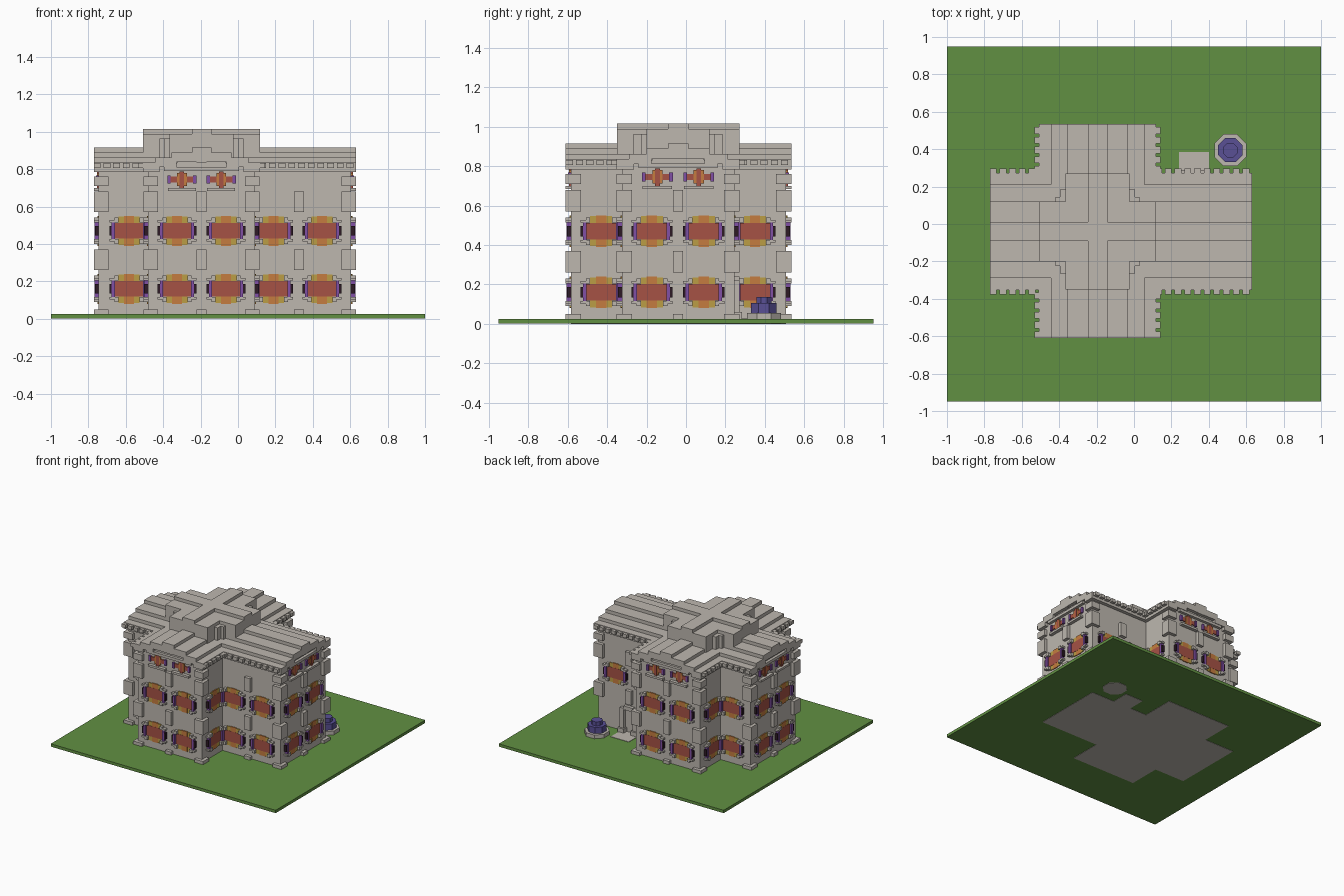
import bpy, bmesh
from math import radians
from mathutils import Vector, Matrix

old = bpy.data.objects.get("Cube")
if old:
    bpy.data.objects.remove(old, do_unlink=True)


def material(name, rgb):
    m = bpy.data.materials.new(name)
    m.use_nodes = True
    m.diffuse_color = (*rgb, 1)
    m.node_tree.nodes["Principled BSDF"].inputs["Base Color"].default_value = (*rgb, 1)
    return m


STONE = material("stone", (0.51, 0.475, 0.43))
GRASS = material("grass", (0.12, 0.28, 0.055))
RED = material("red_glass", (0.38, 0.085, 0.06))
ORANGE = material("orange_glass", (0.56, 0.2, 0.05))
OCHRE = material("ochre_glass", (0.5, 0.34, 0.06))
PURPLE = material("purple_glass", (0.22, 0.08, 0.38))
DARK = material("dark_glass", (0.026, 0.01, 0.018))
BLUE = material("blue_water", (0.1, 0.08, 0.3))


def box_mesh(name, boxes):
    """Mesh made of boxes, each (low corner, high corner, material)."""
    bm = bmesh.new()
    mesh = bpy.data.meshes.new(name)
    mats = []
    for lo, hi, mat in boxes:
        if mat not in mats:
            mats.append(mat)
            mesh.materials.append(mat)
        lo, hi = Vector(lo), Vector(hi)
        mtx = Matrix.Translation((lo + hi) / 2) @ Matrix.Diagonal((*(hi - lo), 1))
        made = bmesh.ops.create_cube(bm, size=1, matrix=mtx)
        for f in {f for v in made["verts"] for f in v.link_faces}:
            f.material_index = mats.index(mat)
    bm.to_mesh(mesh)
    bm.free()
    return mesh


def place(name, mesh, loc=(0, 0, 0), turn=0):
    ob = bpy.data.objects.new(name, mesh)
    ob.location = loc
    ob.rotation_euler.z = radians(turn)
    bpy.context.collection.objects.link(ob)
    return ob


def build(name, boxes):
    return place(name, box_mesh(name, boxes))


# Plan of the cross-shaped house
V = 0.026
CX, CY = -0.195, -0.04
X0, X1, Y0, Y1 = -0.745, 0.605, -0.584, 0.508
AX, AY = 0.285, 0.285
ax0, ax1, ay0, ay1 = CX - AX, CX + AX, CY - AY, CY + AY

build("lawn", [((-1, -0.95, 0.002), (1, 0.95, 0.025), GRASS)])
build("walls", [((X0, ay0, 0), (X1, ay1, 0.82), STONE),
                ((ax0, Y0, 0), (ax1, Y1, 0.82), STONE)])

# Corner stones and pilasters in short stacked lengths
bands = [(0.02, 0.05), (0.26, 0.37), (0.57, 0.68), (0.71, 0.76)]
corners = [(x, y) for x in (X0, X1) for y in (ay0, ay1)]
corners += [(x, y) for x in (ax0, ax1) for y in (Y0, Y1)]
quoins = []
for x, y in corners:
    # each block wraps the corner, standing proud by one unit
    xs = (x - V, x + 2 * V) if x in (X0, ax0) else (x - 2 * V, x + V)
    ys = (y - V, y + 2 * V) if y in (Y0, ay0) else (y - 2 * V, y + V)
    for z0, z1 in bands:
        quoins.append(((xs[0], ys[0], z0), (xs[1], ys[1], z1), STONE))
build("corner_stones", quoins)

pilasters = []
for z0, z1 in bands[:3]:
    for lo, hi in (((CX - V, Y0 - V), (CX + V, Y1 + V)),
                   ((X0 - V, CY - V), (X1 + V, CY + V)),
                   ((0.3, ay0 - V), (0.353, ay1 + V))):
        if z0 < 0.1 and lo[0] == 0.3:
            hi = (hi[0], CY)
        pilasters.append(((*lo, z0), (*hi, z1), STONE))
build("pilasters", pilasters)

# Stepped roof: paired slabs along each arm, closed by recessed gables
steps = [(0.312, 0.836), (0.25, 0.862), (0.16, 0.889), (0.052, 0.915)]


def roof_arm(name, along_x):
    c = CY if along_x else CX
    a, b = (X0 - V, X1 + V) if along_x else (Y0 - V, Y1 + V)
    swap = (lambda u, d, z: (u, d, z)) if along_x else (lambda u, d, z: (d, u, z))
    parts = []

    def slab(u0, u1, d0, d1, z0, z1):
        parts.append((swap(u0, d0, z0), swap(u1, d1, z1), STONE))

    for i, (w, top) in enumerate(steps):
        inner = steps[i + 1][0] - V if i < 3 else 0
        for s in (-1, 1):
            d0, d1 = sorted((c + s * inner, c + s * w))
            slab(a, b, d0, d1, top - 2 * V, top)
        slab(a + V, b - V, c - w + 0.03, c + w - 0.03, 0.78, top - 0.03)
    # square boss and cornice on both gable ends
    slab(a, b, c - V, c + V, 0.835, 0.885)
    slab(a + 0.004, b - 0.004, c - 0.2, c + 0.2, 0.79, 0.812)
    # eave teeth, left out where the other arm crosses
    lo, hi = (ax0, ax1) if along_x else (ay0, ay1)
    u = a
    while u < b - V:
        if not lo - V < u < hi:
            for s in (-1, 1):
                d0, d1 = sorted((c + s * 0.28, c + s * 0.337))
                slab(u, u + 0.036, d0, d1, 0.805, 0.832)
        u += 2 * V
    build(name, parts)


roof_arm("long_roof", True)
roof_arm("cross_roof", False)

# Raised stepped crossing on top of the roof
crown = []
for hx, hy, top in ((0.312, 0.16, 0.989), (0.17, 0.31, 0.989), (0.312, 0.052, 1.015),
                    (0.052, 0.31, 1.015), (0.225, 0.185, 0.963), (0.2, 0.225, 0.963)):
    crown.append(((CX - hx, CY - hy, 0.83), (CX + hx, CY + hy, top), STONE))
build("roof_crossing", crown)

# Stained glass window: cross of panes, side panes and stone brackets
panes = [((-V, -0.009, -0.08), (V, 0, 0.08), ORANGE),
         ((-0.075, -0.008, -0.042), (0.075, 0, 0.042), RED),
         ((-V, -0.0095, -0.042), (V, 0, 0.042), RED)]
panes.pop()
panes[0] = ((-V, -0.007, -0.08), (V, 0, 0.08), ORANGE)
for s in (-1, 1):
    def side(d0, d1, y, z0, z1, mat):
        p, q = sorted((s * d0, s * d1))
        panes.append(((p, y, z0), (q, 0, z1), mat))
    side(0.075, 0.092, -0.022, -0.045, 0.045, PURPLE)
    side(0.092, 0.104, -0.02, -0.026, 0.026, DARK)
    for t in (-1, 1):
        z = lambda m, n: sorted((t * m, t * n))
        side(V, 0.056, -0.006, *z(0.042, 0.076), OCHRE)
        side(0.056, 0.078, -V, *z(0.045, 0.07), STONE)
        side(0.078, 0.104, -V, *z(0.045, 0.058), STONE)
window = box_mesh("window", panes)

# Small attic window
attic_panes = [((-V, -0.009, -0.034), (V, 0, 0.034), ORANGE),
               ((-0.06, -0.007, -0.016), (0.06, 0, 0.016), RED),
               ((-0.012, -0.0095, -0.045), (0.012, 0, 0.042), RED)]
for s in (-1, 1):
    p, q = sorted((s * 0.06, s * 0.078))
    attic_panes.append(((p, -0.015, -0.022), (q, 0, 0.022), PURPLE))
attic_panes.append(((-0.075, -V, -0.062), (0.075, 0, -0.045), STONE))
attic_window = box_mesh("attic_window", attic_panes)

low, high = 0.16, 0.47
for label, turn, end, arm in (("front", 0, Y0, ay0), ("back", 180, Y1, ay1)):
    for z, row in ((low, "lower"), (high, "upper")):
        spots = [(-0.326, end), (-0.064, end), (-0.583, arm)]
        if label == "front" or z == high:
            spots += [(0.19, arm), (0.449, arm)]
        for x, y in spots:
            place(f"{label}_{row}_window", window, (x, y, z), turn)
    for s in (-1, 1):
        place(f"{label}_attic_window", attic_window, (CX + s * 0.105, end, 0.745), turn)
for label, turn, end, arm in (("left", 90, X1, ax1), ("right", 270, X0, ax0)):
    for z, row in ((low, "lower"), (high, "upper")):
        for x, y in ((end, -0.173), (end, 0.09), (arm, -0.43), (arm, 0.35)):
            place(f"{label}_{row}_window", window, (x, y, z), turn)
    for s in (-1, 1):
        place(f"{label}_attic_window", attic_window, (end, CY + s * 0.105, 0.745), turn)

# Back doorway with stepped arch, and the path before it
door = [((0.285, ay1 - V, 0.21), (0.365, ay1 + V, 0.24), STONE)]
for x in (0.25, 0.365):
    door.append(((x, ay1 - V, 0.02), (x + 0.035, ay1 + V, 0.22), STONE))
    door.append(((x - 0.01, ay1 - V, 0.02), (x + 0.045, ay1 + 0.04, 0.06), STONE))
build("doorway", door)
build("path", [((0.24, ay1, 0), (0.4, 0.385, 0.028), STONE)])


# Fountain: octagonal basin with heaped water
def octagon(name, radius, z0, z1, mat):
    bpy.ops.mesh.primitive_cylinder_add(vertices=8, radius=radius, depth=z1 - z0,
                                        location=(0.515, 0.395, (z0 + z1) / 2),
                                        rotation=(0, 0, radians(22.5)))
    ob = bpy.context.object
    ob.name = name
    ob.data.materials.append(mat)


octagon("fountain_basin", 0.093, 0, 0.055, STONE)
octagon("fountain_water", 0.07, 0.05, 0.105, BLUE)
octagon("fountain_top", 0.042, 0.1, 0.137, BLUE)
